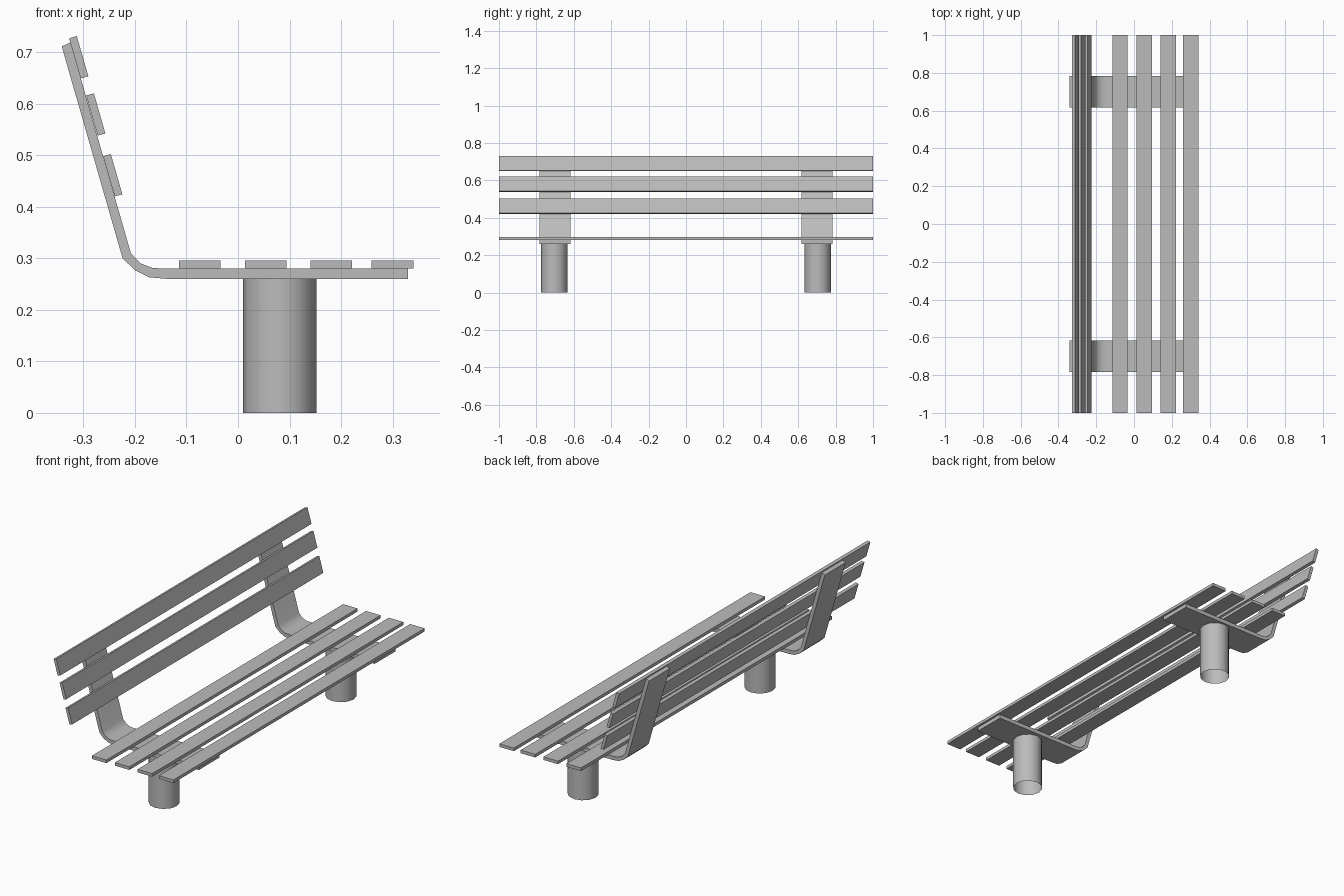
import bpy
import bmesh
from math import radians
from mathutils import Matrix, Vector

cube = bpy.data.objects.get("Cube")
if cube:
    bpy.data.objects.remove(cube, do_unlink=True)

# Single grey finish for the whole bench
grey = bpy.data.materials.new("bench grey")
grey.use_nodes = True
grey.diffuse_color = (0.5, 0.5, 0.5, 1)
grey.node_tree.nodes["Principled BSDF"].inputs["Base Color"].default_value = (0.5, 0.5, 0.5, 1)


def add_object(name, bm, smooth=False):
    bmesh.ops.recalc_face_normals(bm, faces=bm.faces)
    mesh = bpy.data.meshes.new(name)
    bm.to_mesh(mesh)
    bm.free()
    mesh.materials.append(grey)
    obj = bpy.data.objects.new(name, mesh)
    bpy.context.collection.objects.link(obj)
    if smooth:
        bpy.ops.object.select_all(action="DESELECT")
        obj.select_set(True)
        bpy.context.view_layer.objects.active = obj
        bpy.ops.object.shade_smooth_by_angle(angle=radians(35))
    return obj


def slat(name, x, z, tilt=0):
    """Full-length board, 0.081 wide, tilted about the long axis."""
    bm = bmesh.new()
    bmesh.ops.create_cube(bm, size=1)
    bmesh.ops.scale(bm, vec=(0.081, 2, 0.0155), verts=bm.verts)
    bmesh.ops.transform(bm, verts=bm.verts,
                        matrix=Matrix.Translation((x, 0, z)) @ Matrix.Rotation(tilt, 4, "Y"))
    add_object(name, bm)


def bracket(name, y):
    """Bent strip: flat under the seat, curving up behind the backrest."""
    outer = [(0.33, 0.26), (-0.137, 0.26), (-0.172, 0.263), (-0.2, 0.277),
             (-0.224, 0.3), (-0.342, 0.711)]
    inner = [(0.33, 0.28), (-0.137, 0.28), (-0.165, 0.281), (-0.189, 0.29),
             (-0.208, 0.31), (-0.325, 0.719)]
    half = 0.083
    bm = bmesh.new()
    strips = []
    for (ox, oz), (ix, iz) in zip(outer, inner):
        strips.append([bm.verts.new(p) for p in (
            (ox, y - half, oz), (ox, y + half, oz),
            (ix, y + half, iz), (ix, y - half, iz))])
    for a, b in zip(strips, strips[1:]):
        for i in range(4):
            j = (i + 1) % 4
            bm.faces.new((a[i], a[j], b[j], b[i]))
    bm.faces.new(strips[0])
    bm.faces.new(strips[-1])
    add_object(name, bm, smooth=True)


def leg(name, y):
    """Open round tube standing on the ground."""
    bm = bmesh.new()
    bmesh.ops.create_cone(bm, cap_ends=False, segments=12, radius1=0.071, radius2=0.071,
                          depth=0.26, matrix=Matrix.Translation((0.081, y, 0.13)))
    add_object(name, bm, smooth=True)


# Seat boards
for n, x in enumerate((-0.074, 0.054, 0.181, 0.3), 1):
    slat(f"seat_slat_{n}", x, 0.288)

# Backrest boards
for n, (x, z) in enumerate(((-0.243, 0.461), (-0.276, 0.579), (-0.309, 0.69)), 1):
    slat(f"back_slat_{n}", x, z, radians(74))

# Supports at both ends
for side, sign in (("rear", 1), ("front", -1)):
    bracket(f"{side}_bracket", sign * 0.70)
    leg(f"{side}_leg", sign * 0.704)
